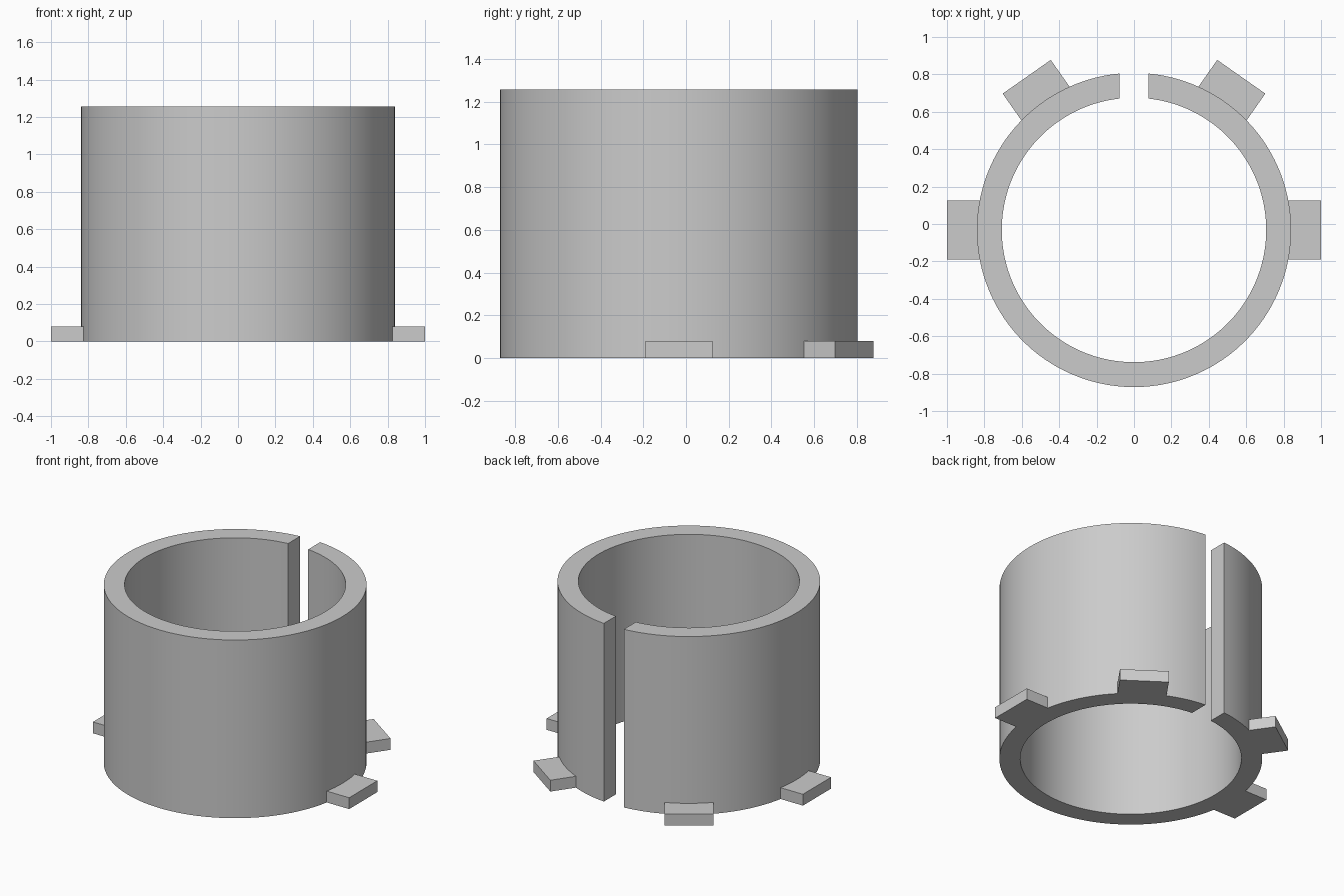
import bpy, bmesh
from math import sin, cos, asin, radians
from mathutils import Vector

cube = bpy.data.objects.get("Cube")
if cube:
    bpy.data.objects.remove(cube, do_unlink=True)

OUTER, INNER, HEIGHT = 0.84, 0.707, 1.257
CENTRE_Y = -0.032
HALF_GAP = 0.078
TAB_REACH, TAB_HALF, TAB_HEIGHT = 1.0, 0.157, 0.08

grey = bpy.data.materials.new("light grey")
grey.use_nodes = True
colour = (0.6, 0.6, 0.6, 1)
grey.diffuse_color = colour
grey.node_tree.nodes["Principled BSDF"].inputs["Base Color"].default_value = colour


def arc(radius, start, end, steps):
    """Points along an arc, angles in radians."""
    angles = [start + (end - start) * i / steps for i in range(steps + 1)]
    return [Vector((radius * cos(a), radius * sin(a), 0)) for a in angles]


def extrude_profile(name, points, height, angle=0):
    """Raise a closed flat outline into a solid part."""
    bm = bmesh.new()
    base = bm.faces.new([bm.verts.new(p) for p in points])
    top = bmesh.ops.extrude_face_region(bm, geom=[base], use_keep_orig=True)
    moved = [v for v in top["geom"] if isinstance(v, bmesh.types.BMVert)]
    bmesh.ops.translate(bm, verts=moved, vec=(0, 0, height))
    bmesh.ops.recalc_face_normals(bm, faces=bm.faces)
    mesh = bpy.data.meshes.new(name)
    bm.to_mesh(mesh)
    bm.free()
    mesh.materials.append(grey)
    obj = bpy.data.objects.new(name, mesh)
    bpy.context.collection.objects.link(obj)
    obj.location.y = CENTRE_Y
    obj.rotation_euler.z = angle
    bpy.ops.object.select_all(action="DESELECT")
    obj.select_set(True)
    bpy.context.view_layer.objects.active = obj
    bpy.ops.object.shade_smooth_by_angle(angle=radians(30))
    return obj


# Split sleeve: a C-shaped wall with a parallel-sided slot at the back
def slot_ends(radius):
    spread = asin(HALF_GAP / radius)
    return radians(90) + spread, radians(450) - spread


start, end = slot_ends(OUTER)
outer_edge = arc(OUTER, start, end, 120)
start, end = slot_ends(INNER)
inner_edge = arc(INNER, end, start, 120)
extrude_profile("split_sleeve", outer_edge + inner_edge, HEIGHT)

# Foot tabs: flat blocks whose inner edge follows the sleeve
seat = OUTER - 0.002
spread = asin(TAB_HALF / seat)
tab = arc(seat, spread, -spread, 10)
tab += [Vector((TAB_REACH, -TAB_HALF, 0)), Vector((TAB_REACH, TAB_HALF, 0))]
tabs = {"left_side_tab": 0, "left_back_tab": 55,
        "right_back_tab": 125, "right_side_tab": 180}
for name, degrees in tabs.items():
    extrude_profile(name, tab, TAB_HEIGHT, radians(degrees))
